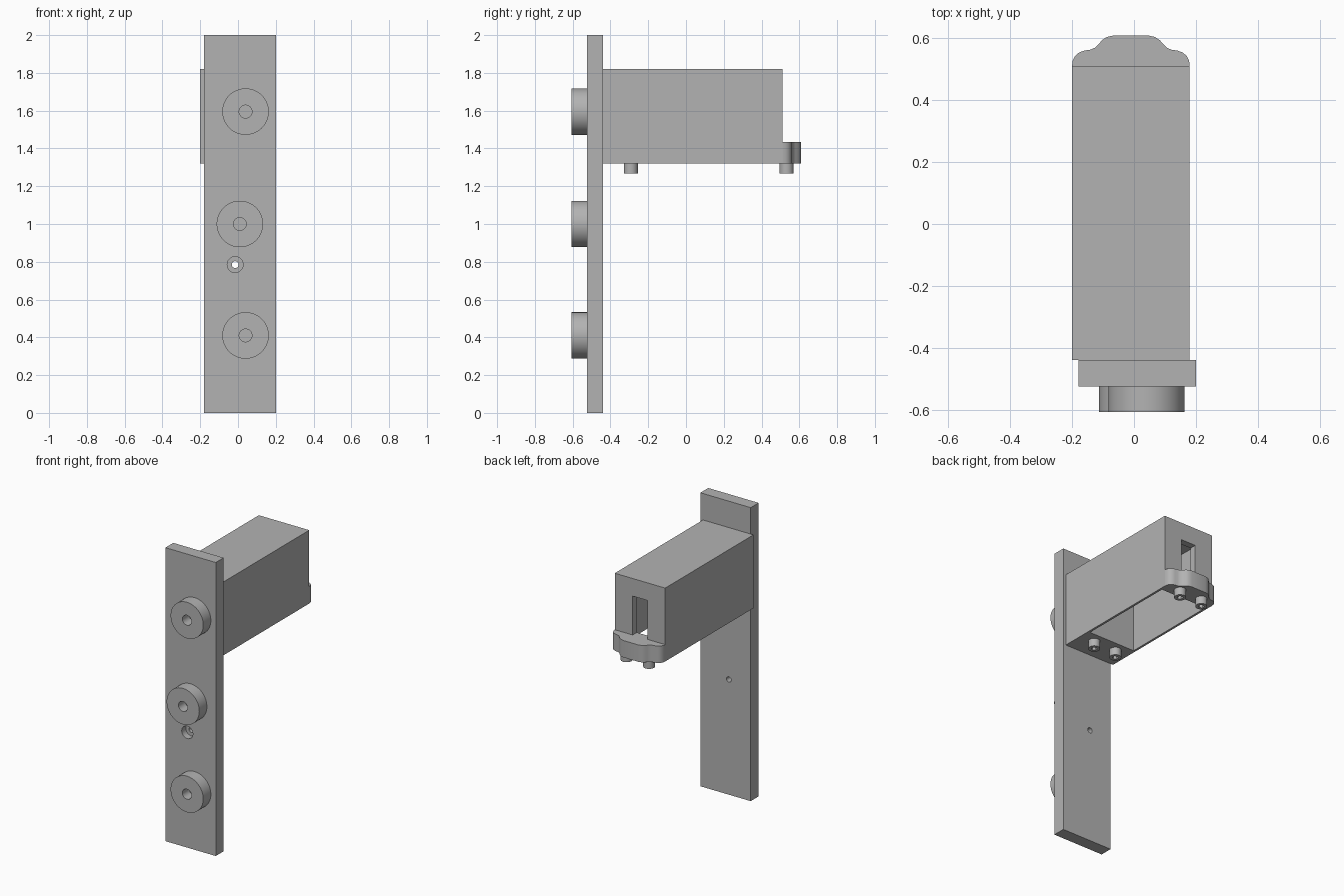
import bpy, bmesh, math
from mathutils import Matrix

if "Cube" in bpy.data.objects:
    bpy.data.objects.remove(bpy.data.objects["Cube"], do_unlink=True)

grey = bpy.data.materials.new("plain grey")
grey.use_nodes = True
grey.diffuse_color = (0.45, 0.45, 0.45, 1)
grey.node_tree.nodes["Principled BSDF"].inputs["Base Color"].default_value = (0.45, 0.45, 0.45, 1)


def finish(name, bm):
    bmesh.ops.recalc_face_normals(bm, faces=bm.faces)
    mesh = bpy.data.meshes.new(name)
    bm.to_mesh(mesh)
    bm.free()
    mesh.materials.append(grey)
    ob = bpy.data.objects.new(name, mesh)
    bpy.context.collection.objects.link(ob)
    return ob


def prism(name, outline, z0, z1):
    bm = bmesh.new()
    face = bm.faces.new([bm.verts.new((x, y, z0)) for x, y in outline])
    ext = bmesh.ops.extrude_face_region(bm, geom=[face])["geom"]
    top = [v for v in ext if isinstance(v, bmesh.types.BMVert)]
    bmesh.ops.translate(bm, verts=top, vec=(0, 0, z1 - z0))
    return finish(name, bm)


def box(name, x, y, z):
    return prism(name, [(x[0], y[0]), (x[1], y[0]), (x[1], y[1]), (x[0], y[1])], *z)


def cylinder(name, radius, a, b, along, start, end, sides=48):
    """Cylinder along Y at (x=a, z=b) or along Z at (x=a, y=b)."""
    bm = bmesh.new()
    mid = (start + end) / 2
    if along == "Y":
        place = Matrix.Translation((a, mid, b)) @ Matrix.Rotation(math.pi / 2, 4, "X")
    else:
        place = Matrix.Translation((a, b, mid))
    bmesh.ops.create_cone(bm, cap_ends=True, segments=sides, radius1=radius,
                          radius2=radius, depth=end - start, matrix=place)
    return finish(name, bm)


def cut(ob, *cutters):
    for cutter in cutters:
        mod = ob.modifiers.new("cut", "BOOLEAN")
        mod.operation, mod.solver, mod.object = "DIFFERENCE", "EXACT", cutter
        bpy.context.view_layer.objects.active = ob
        bpy.ops.object.modifier_apply(modifier=mod.name)
        bpy.data.objects.remove(cutter, do_unlink=True)
    return ob


def smooth(ob):
    bpy.ops.object.select_all(action="DESELECT")
    ob.select_set(True)
    bpy.context.view_layer.objects.active = ob
    bpy.ops.object.shade_smooth_by_angle(angle=math.radians(30))


# Upright plate with a counterbored hole
plate = box("back_plate", (-0.18, 0.20), (-0.525, -0.44), (0, 2))
smooth(cut(plate,
           cylinder("bore", 0.042, -0.015, 0.785, "Y", -0.6, -0.48),
           cylinder("through", 0.018, -0.015, 0.785, "Y", -0.6, -0.4)))

# Round bosses on the front, each with a centre hole
for name, x, z in (("lower", 0.04, 0.41), ("middle", 0.01, 1.0), ("upper", 0.04, 1.595)):
    boss = cylinder(name + "_boss", 0.123, x, z, "Y", -0.607, -0.525, 64)
    smooth(cut(boss, cylinder("hole", 0.034, x, z, "Y", -0.7, -0.535)))

# Housing, open below, with a slot in its end wall
MID = -0.01
housing = box("housing", (-0.20, 0.18), (-0.44, 0.51), (1.32, 1.82))
cut(housing,
    box("cavity", (-0.185, 0.165), (-0.225, 0.465), (1.2, 1.80)),
    box("slot", (MID - 0.055, MID + 0.055), (0.44, 0.6), (1.435, 1.70)))

# Contoured end bracket: half outline mirrored about the housing centre
half = [(0.19, 0.51), (0.188, 0.527), (0.18, 0.543), (0.167, 0.554), (0.15, 0.56),
        (0.13, 0.563), (0.115, 0.57), (0.104, 0.581), (0.093, 0.594),
        (0.078, 0.604), (0.055, 0.609)]
outline = [(MID + x, y) for x, y in half] + [(MID - x, y) for x, y in reversed(half)]
smooth(prism("end_bracket", outline, 1.32, 1.435))

# Socket screws under both ends
for end, y in (("front", -0.292), ("rear", 0.532)):
    for side, s in (("left", 1), ("right", -1)):
        x = MID + s * 0.085
        screw = cylinder(f"{end}_{side}_screw", 0.037, x, y, "Z", 1.267, 1.32, 32)
        smooth(cut(screw, cylinder("socket", 0.019, x, y, "Z", 1.2, 1.295, 6)))
